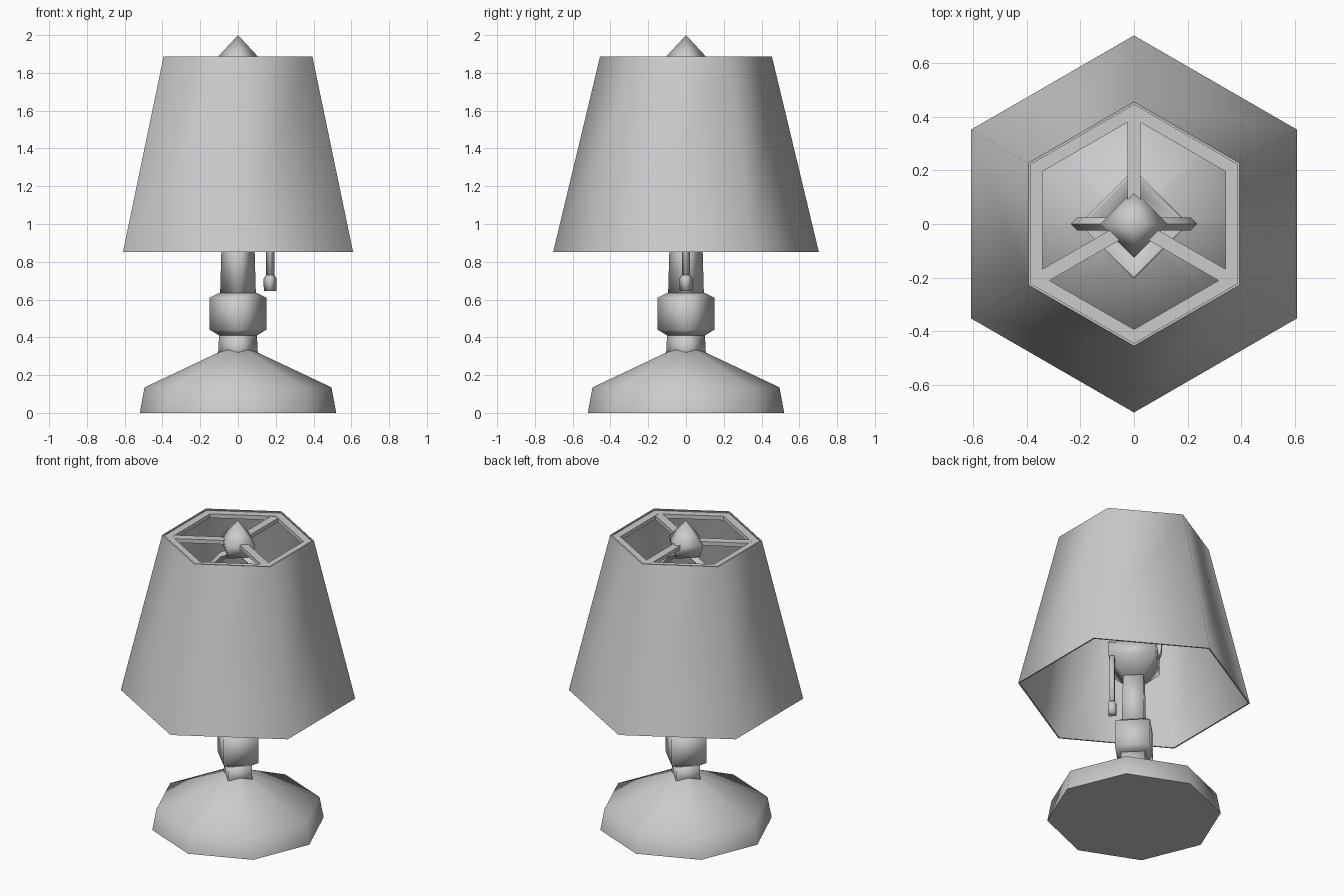
import bpy, bmesh, math
from mathutils import Matrix

cube = bpy.data.objects.get("Cube")
if cube:
    bpy.data.objects.remove(cube, do_unlink=True)

GREY = (0.6, 0.6, 0.6, 1)
mat = bpy.data.materials.new("plain grey")
mat.use_nodes = True
mat.diffuse_color = GREY
mat.node_tree.nodes["Principled BSDF"].inputs["Base Color"].default_value = GREY


def finish(obj, angle):
    """Give the part its colour and smooth its softer edges."""
    bpy.ops.object.select_all(action="DESELECT")
    bpy.context.view_layer.objects.active = obj
    obj.select_set(True)
    if obj.type == "CURVE":
        bpy.ops.object.convert(target="MESH")
        obj = bpy.context.object
    obj.data.materials.clear()
    obj.data.materials.append(mat)
    if angle:
        bpy.ops.object.shade_smooth_by_angle(angle=math.radians(angle))
    return obj


def add_mesh(name, bm, angle):
    bmesh.ops.recalc_face_normals(bm, faces=bm.faces)
    mesh = bpy.data.meshes.new(name)
    bm.to_mesh(mesh)
    bm.free()
    obj = bpy.data.objects.new(name, mesh)
    bpy.context.collection.objects.link(obj)
    return finish(obj, angle)


def turned(name, profile, sides, angle, x=0, phase=0, hollow=False):
    """Turn a (radius, height) profile; hollow joins its last ring to its first."""
    bm = bmesh.new()
    rings = []
    for r, z in profile:
        ring = []
        for i in range(sides):
            a = phase + i * math.tau / sides
            ring.append(bm.verts.new((x + r * math.cos(a), r * math.sin(a), z)))
        rings.append(ring)
    pairs = list(zip(rings, rings[1:]))
    if hollow:
        pairs.append((rings[-1], rings[0]))
    for low, high in pairs:
        for i in range(sides):
            j = (i + 1) % sides
            bm.faces.new((low[i], low[j], high[j], high[i]))
    if not hollow:
        bm.faces.new(rings[0])
        bm.faces.new(rings[-1])
    bmesh.ops.remove_doubles(bm, verts=bm.verts, dist=0.0005)
    return add_mesh(name, bm, angle)


# Foot and column
turned("base", [(0.52, 0), (0.495, 0.135), (0.04, 0.35)], 8, 65)
turned("neck", [(0.107, 0.28), (0.1, 0.415)], 4, 95)
turned("collar", [(0.1, 0.41), (0.15, 0.44), (0.15, 0.61), (0.1, 0.635)], 4, 95)
turned("stem", [(0.095, 0.62), (0.085, 0.97)], 4, 95)

# Open lamp socket
turned("socket", [(0.08, 0.94), (0.2, 1.05), (0.205, 1.13), (0.19, 1.13),
                  (0.13, 1.06)], 4, 95)

# Pull switch hanging beside the stem
turned("pull_cord", [(0.022, 0.71), (0.022, 1.08)], 4, 95, x=0.17)
turned("pull_weight", [(0.033, 0.645), (0.035, 0.71), (0.022, 0.73)], 4, 95, x=0.17)

# Harp that carries the shade
half = [(0.12, 1.03), (0.19, 1.2), (0.21, 1.42), (0.19, 1.65), (0.11, 1.74)]
path = half + [(0, 1.8)] + [(-x, z) for x, z in reversed(half)]
curve = bpy.data.curves.new("harp", "CURVE")
curve.dimensions = "3D"
curve.bevel_depth = 0.025
curve.bevel_resolution = 0
curve.use_fill_caps = True
spline = curve.splines.new("POLY")
spline.points.add(len(path) - 1)
for point, (x, z) in zip(spline.points, path):
    point.co = (x, 0, z, 1)
harp = bpy.data.objects.new("harp", curve)
bpy.context.collection.objects.link(harp)
finish(harp, 65)

# Six-sided shade with its top frame
UP = math.pi / 2
turned("shade", [(0.703, 0.853), (0.455, 1.886), (0.445, 1.886), (0.693, 0.853)],
       6, 65, phase=UP, hollow=True)
turned("shade_ring", [(0.45, 1.85), (0.45, 1.877), (0.393, 1.877), (0.393, 1.85)],
       6, 0, phase=UP, hollow=True)
for i in range(3):
    bm = bmesh.new()
    bmesh.ops.create_cube(bm, size=1)
    bmesh.ops.transform(bm, verts=bm.verts, matrix=(
        Matrix.Rotation(UP + i * math.tau / 3, 4, "Z")
        @ Matrix.Translation((0.21, 0, 1.863))
        @ Matrix.Diagonal((0.42, 0.05, 0.026, 1))))
    add_mesh(f"shade_arm_{i + 1}", bm, 0)

# Pointed finial
turned("finial", [(0.1, 1.785), (0.125, 1.865), (0, 2.0)], 4, 95)
